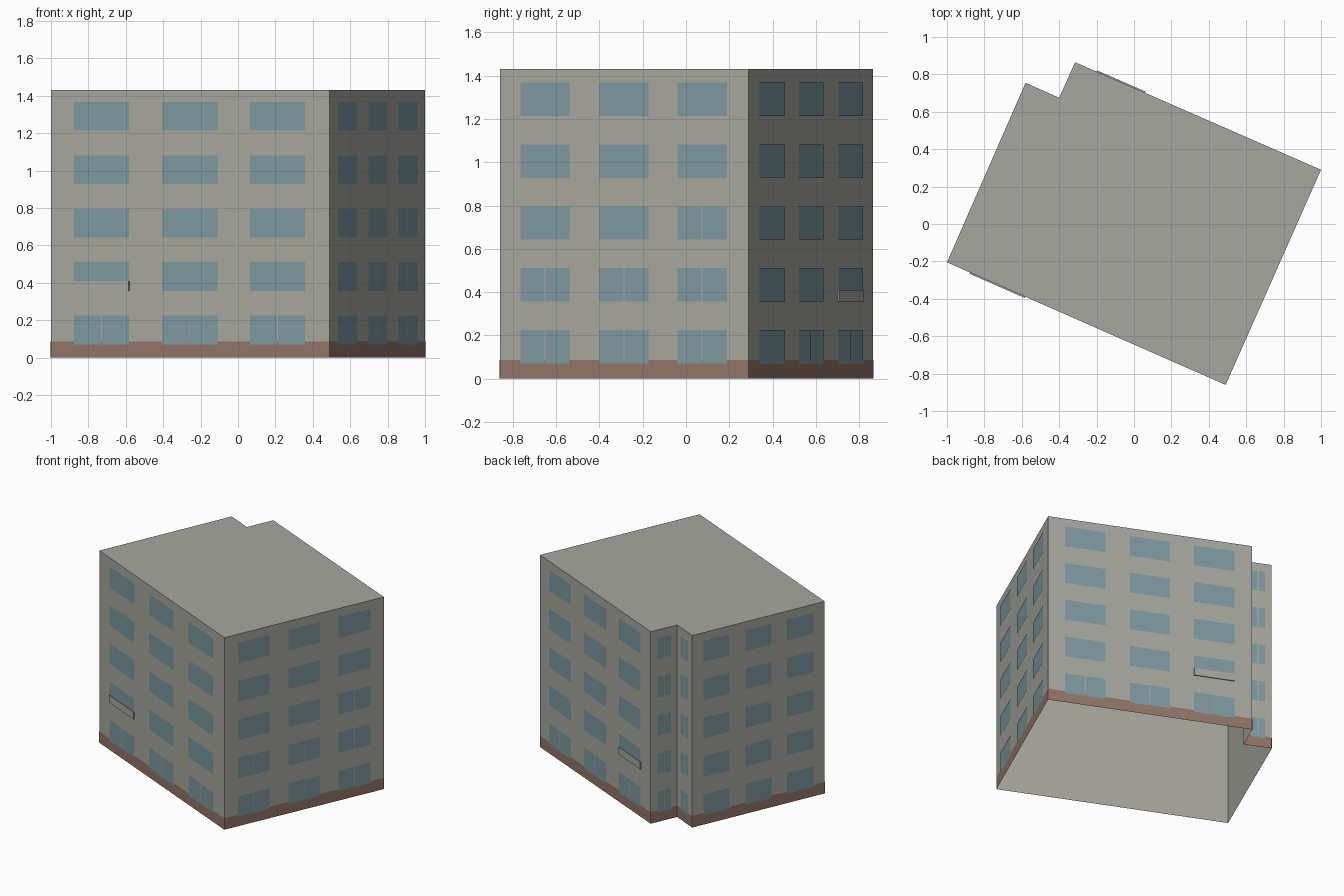
import bpy
import bmesh
from mathutils import Vector

cube = bpy.data.objects.get("Cube")
if cube:
    bpy.data.objects.remove(cube, do_unlink=True)


def material(name, color):
    mat = bpy.data.materials.new(name)
    mat.use_nodes = True
    mat.diffuse_color = color
    mat.node_tree.nodes["Principled BSDF"].inputs["Base Color"].default_value = color
    return mat


WALL = material("warm grey wall", (0.39, 0.39, 0.35, 1))
GLASS = material("blue grey glass", (0.21, 0.32, 0.35, 1))
BRICK = material("brown plinth", (0.29, 0.18, 0.14, 1))

HEIGHT, PLINTH = 1.43, 0.085
# Footprint, counter-clockwise from the left front corner
CORNERS = [Vector(p) for p in ((-1, -0.205), (0.49, -0.86), (1, 0.29),
                               (-0.315, 0.865), (-0.4, 0.675), (-0.58, 0.755))]
SIDES = list(zip(CORNERS, CORNERS[1:] + CORNERS[:1]))


def finish(name, bm, mat):
    mesh = bpy.data.meshes.new(name)
    bm.to_mesh(mesh)
    bm.free()
    mesh.materials.append(mat)
    obj = bpy.data.objects.new(name, mesh)
    bpy.context.collection.objects.link(obj)
    return obj


def wall_quad(bm, side, span, heights, offset=0):
    """Upright rectangle on one side of the footprint, facing outwards."""
    a, b = side
    along = (b - a).normalized()
    out = Vector((along.y, -along.x)) * offset
    left, right = (a.lerp(b, t) + out for t in span)
    low, high = heights
    return bm.faces.new([bm.verts.new((p.x, p.y, z)) for p, z in
                         ((left, low), (right, low), (right, high), (left, high))])


# Open-bottomed shell with flat roof
bm = bmesh.new()
for side in SIDES:
    wall_quad(bm, side, (0, 1), (0, HEIGHT))
bm.faces.new([bm.verts.new((c.x, c.y, HEIGHT)) for c in CORNERS])
bmesh.ops.remove_doubles(bm, verts=bm.verts, dist=0.0001)
finish("walls_and_roof", bm, WALL)

# Plinth band
bm = bmesh.new()
for side in SIDES:
    wall_quad(bm, side, (0, 1), (0, PLINTH), 0.0015)
finish("plinth", bm, BRICK)

# Windows: five floors, three per long wall, one per notch wall
COLUMNS = ((0.083, 0.281), (0.4, 0.598), (0.715, 0.913))
NOTCH = ((0.25, 0.76),)
NAMES = ("front", "right", "back", "notch_side", "notch_back", "left")
# Upper-floor windows that are split in two: (wall, floor, column)
SPLIT = {("right", 1, 0), ("right", 1, 1), ("right", 1, 2), ("right", 2, 2)}
for name, side in zip(NAMES, SIDES):
    bm = bmesh.new()
    notch = name.startswith("notch")
    length = (side[1] - side[0]).length
    for floor in range(5):
        sill = 0.07 + 0.286 * floor
        heights = (sill, sill + 0.154)
        for col, (t0, t1) in enumerate(NOTCH if notch else COLUMNS):
            if notch or (floor == 0 and name != "left") or (name, floor, col) in SPLIT:
                mid, gap = (t0 + t1) / 2, 0.0025 / length
                wall_quad(bm, side, (t0, mid - gap), heights, 0.003)
                wall_quad(bm, side, (mid + gap, t1), heights, 0.003)
            else:
                wall_quad(bm, side, (t0, t1), heights, 0.003)
    finish(name + "_windows", bm, GLASS)

# Thin panels covering the lower part of two first-floor windows
for name, side, col in (("front", SIDES[0], 0), ("back", SIDES[2], 2)):
    bm = bmesh.new()
    face = wall_quad(bm, side, COLUMNS[col], (0.356, 0.41))
    face.normal_update()
    push = face.normal * 0.007
    new = bmesh.ops.extrude_face_region(bm, geom=[face])["geom"]
    bmesh.ops.translate(bm, vec=push,
                        verts=[v for v in new if isinstance(v, bmesh.types.BMVert)])
    bmesh.ops.recalc_face_normals(bm, faces=bm.faces)
    finish(name + "_window_panel", bm, WALL)
